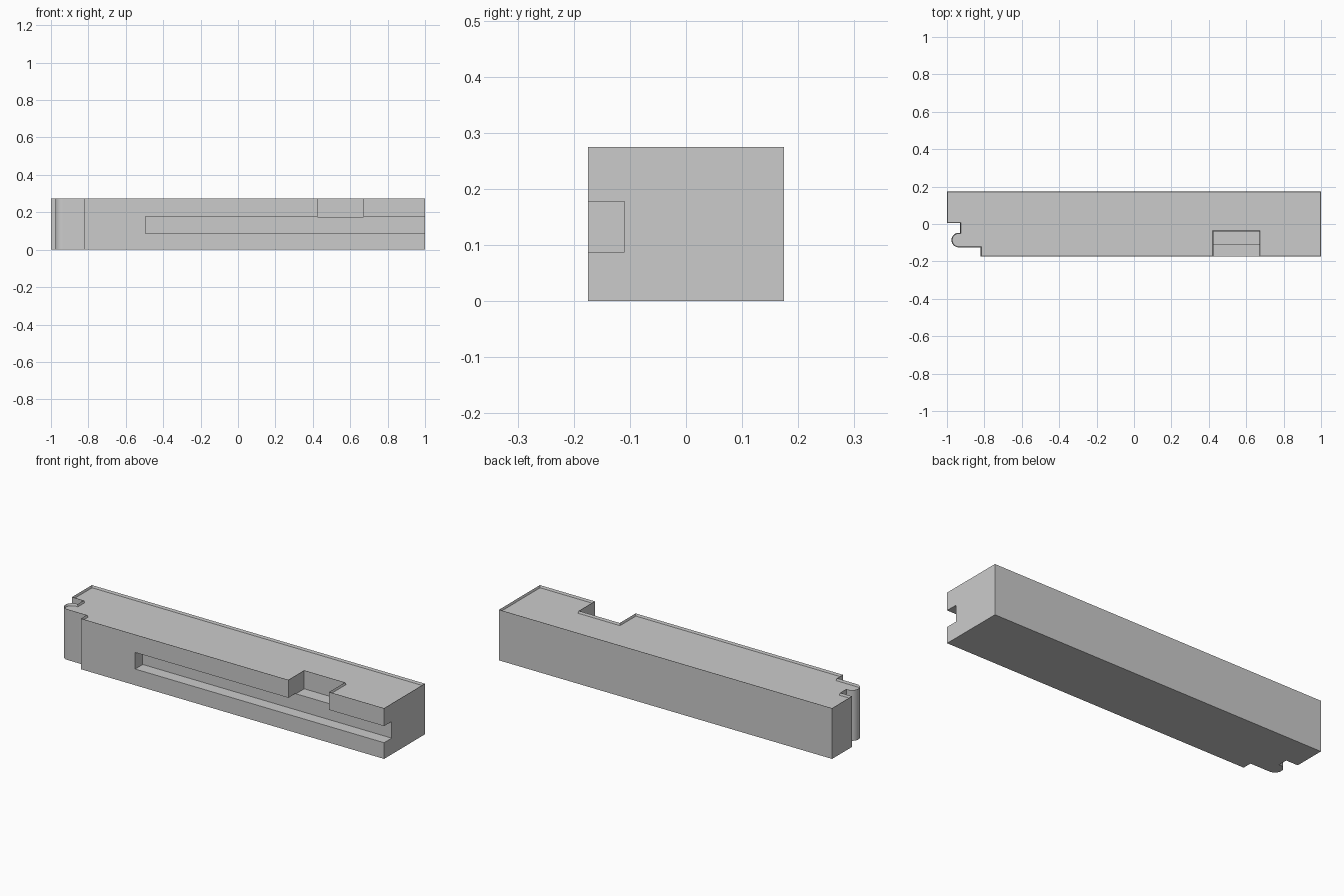
import bpy, bmesh, math

if "Cube" in bpy.data.objects:
    bpy.data.objects.remove(bpy.data.objects["Cube"])

def box(name, lo, hi):
    """Hidden cutter box spanning two corners."""
    bpy.ops.mesh.primitive_cube_add(size=1, location=[(a + b) / 2 for a, b in zip(lo, hi)])
    ob = bpy.context.object
    ob.name = name
    ob.scale = [b - a for a, b in zip(lo, hi)]
    ob.hide_render = True
    bpy.ops.object.transform_apply(location=True, rotation=False, scale=True)
    return ob

W, H = 0.175, 0.275

# Plan profile: long bar with a rounded tongue at the left end
profile = [(-1, W), (-1, 0.005), (-0.93, 0.005), (-0.93, -0.047)]
cx, cy, r = -0.937, -0.086, 0.039
for i in range(17):
    a = math.pi / 2 + math.pi * i / 16
    profile.append((cx + r * math.cos(a), cy + r * math.sin(a)))
profile += [(-0.82, cy - r), (-0.82, -W), (1, -W), (1, W)]

bm = bmesh.new()
face = bm.faces.new([bm.verts.new((x, y, 0)) for x, y in profile])
ext = bmesh.ops.extrude_face_region(bm, geom=[face])
bmesh.ops.translate(bm, vec=(0, 0, H),
                    verts=[v for v in ext["geom"] if isinstance(v, bmesh.types.BMVert)])
bmesh.ops.recalc_face_normals(bm, faces=bm.faces)
mesh = bpy.data.meshes.new("bar_body")
bm.to_mesh(mesh)
bm.free()
body = bpy.data.objects.new("bar_body", mesh)
bpy.context.collection.objects.link(body)

# Long side groove (open at right end) and top notch
cutters = [box("groove_cutter", (-0.495, -0.3, 0.088), (1.2, -0.11, 0.178)),
           box("notch_cutter", (0.425, -0.3, 0.175), (0.67, -0.039, 0.5))]
bpy.ops.object.select_all(action='DESELECT')
body.select_set(True)
bpy.context.view_layer.objects.active = body
for c in cutters:
    mod = body.modifiers.new(c.name, 'BOOLEAN')
    mod.operation, mod.solver, mod.object = 'DIFFERENCE', 'EXACT', c
    bpy.ops.object.modifier_apply(modifier=mod.name)
for c in cutters:
    bpy.data.objects.remove(c, do_unlink=True)

# Thin raised rim around the top face
bm = bmesh.new()
bm.from_mesh(body.data)
top = [f for f in bm.faces if f.normal.z > 0.9 and f.calc_center_median().z > H - 0.001]
bmesh.ops.inset_region(bm, faces=top, thickness=0.004, use_even_offset=True, use_boundary=True)
bmesh.ops.translate(bm, vec=(0, 0, -0.012), verts=list({v for f in top for v in f.verts}))
bm.to_mesh(body.data)
bm.free()

bpy.ops.object.shade_smooth_by_angle(angle=math.radians(30))
